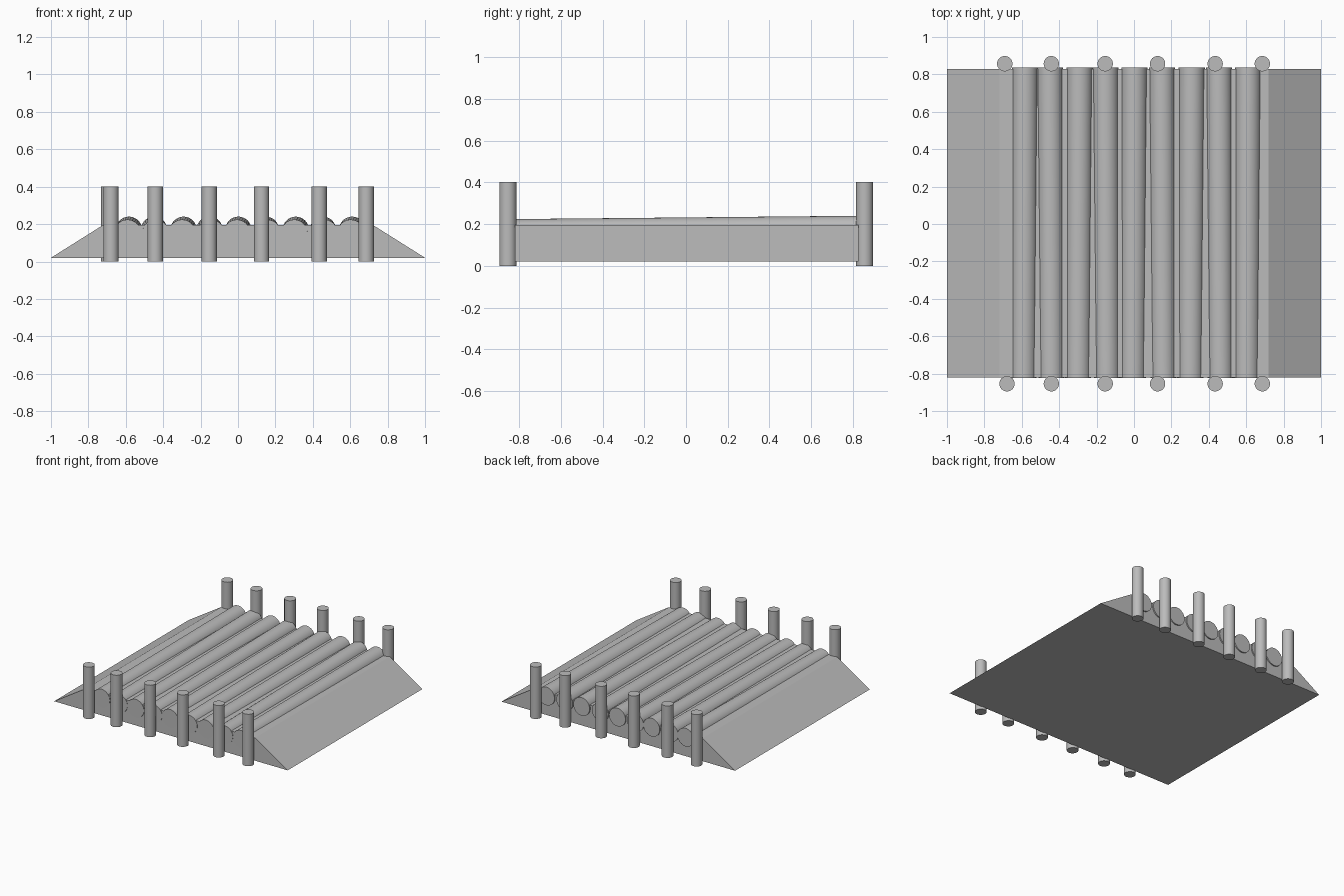
import bpy
import bmesh
import math
from mathutils import Vector

cube = bpy.data.objects.get("Cube")
if cube:
    bpy.data.objects.remove(cube, do_unlink=True)

grey = bpy.data.materials.new("plain grey")
grey.use_nodes = True
grey.diffuse_color = (0.5, 0.5, 0.5, 1)
grey.node_tree.nodes["Principled BSDF"].inputs["Base Color"].default_value = (0.5, 0.5, 0.5, 1)


def rod(name, start, end, radius):
    """Smooth round rod between two points."""
    start, end = Vector(start), Vector(end)
    axis = end - start
    bpy.ops.mesh.primitive_cylinder_add(vertices=32, radius=radius, depth=axis.length,
                                        location=(start + end) / 2)
    ob = bpy.context.object
    ob.name = name
    ob.rotation_euler = axis.to_track_quat('Z', 'Y').to_euler()
    ob.data.materials.append(grey)
    bpy.ops.object.shade_smooth_by_angle(angle=math.radians(40))
    return ob


# Ramped base: a trapezoid profile extruded along y
front, back = -0.82, 0.828
bm = bmesh.new()
profile = [(-1, 0.02), (1, 0.02), (0.72, 0.196), (-0.72, 0.196)]
face = bm.faces.new([bm.verts.new((x, front, z)) for x, z in profile])
ext = bmesh.ops.extrude_face_region(bm, geom=[face])
bmesh.ops.translate(bm, vec=(0, back - front, 0),
                    verts=[v for v in ext["geom"] if isinstance(v, bmesh.types.BMVert)])
bmesh.ops.recalc_face_normals(bm, faces=bm.faces)
mesh = bpy.data.meshes.new("ramp_base")
bm.to_mesh(mesh)
bm.free()
mesh.materials.append(grey)
base = bpy.data.objects.new("ramp_base", mesh)
bpy.context.collection.objects.link(base)

# Row of logs laid across the deck, rising slightly to the back
log_x = [-0.587, -0.445, -0.295, -0.148, -0.002, 0.153, 0.305, 0.458, 0.606]
for i, x in enumerate(log_x):
    skew = 0.004 * (-1) ** i
    rod(f"deck_log_{i + 1}", (x - skew, front - 0.003, 0.154),
        (x + skew, back + 0.009, 0.17), 0.07)

# Upright posts along the front and back edges
post_x = [-0.685, -0.442, -0.154, 0.126, 0.434, 0.686]
for side, y in (("front", -0.854), ("back", 0.857)):
    for i, x in enumerate(post_x):
        if i == 0:
            x += 0.006 if side == "front" else -0.006
        rod(f"{side}_post_{i + 1}", (x, y, 0), (x, y, 0.402), 0.041)
